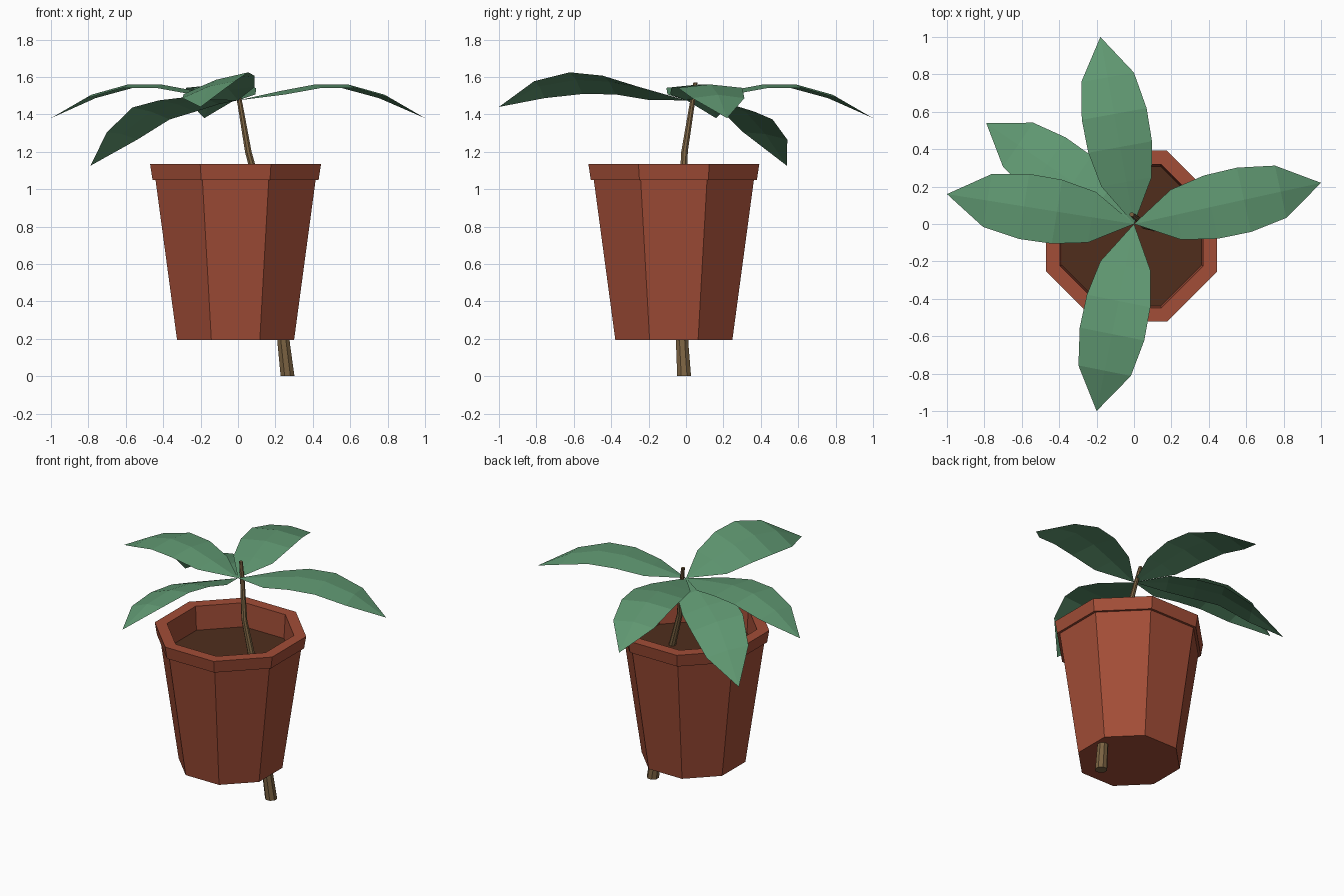
import bpy, bmesh, math
from mathutils import Vector

if "Cube" in bpy.data.objects:
    bpy.data.objects.remove(bpy.data.objects["Cube"])


def material(name, rgb):
    m = bpy.data.materials.new(name)
    m.diffuse_color = (*rgb, 1)
    m.use_nodes = True
    m.node_tree.nodes["Principled BSDF"].inputs["Base Color"].default_value = m.diffuse_color
    return m


clay = material("clay", (0.36, 0.075, 0.038))
earth = material("earth", (0.08, 0.027, 0.012))
bark = material("bark", (0.2, 0.125, 0.055))
green = material("green", (0.115, 0.31, 0.165))


def finish(bm, name, mat):
    bmesh.ops.recalc_face_normals(bm, faces=bm.faces)
    me = bpy.data.meshes.new(name)
    bm.to_mesh(me)
    bm.free()
    me.materials.append(mat)
    ob = bpy.data.objects.new(name, me)
    bpy.context.collection.objects.link(ob)
    return ob


def loft(name, rings, sides, mat):
    """Stack of polygon rings (centre, radius) with capped ends."""
    bm = bmesh.new()
    loops = []
    for c, r in rings:
        loops.append([bm.verts.new(Vector(c) + Vector((r * math.cos(a), r * math.sin(a), 0)))
                      for a in ((i + 0.5) * math.tau / sides for i in range(sides))])
    for lo, hi in zip(loops, loops[1:]):
        for i in range(sides):
            j = (i + 1) % sides
            bm.faces.new((lo[i], lo[j], hi[j], hi[i]))
    bm.faces.new(loops[0][::-1])
    bm.faces.new(loops[-1])
    return finish(bm, name, mat)


# Octagonal pot: (apothem, z) from the base, over the rim, down the inside
CX, CY, K = -0.013, -0.065, 1 / math.cos(math.pi / 8)
profile = [(0.313, 0.195), (0.428, 1.05), (0.444, 1.05), (0.457, 1.135),
           (0.383, 1.135), (0.372, 0.94)]
loft("pot", [((CX, CY, z), a * K) for a, z in profile], 8, clay)

# Soil
loft("soil", [((CX, CY, 0.945), 0.372 * K), ((CX, CY, 0.97), 0.374 * K)], 8, earth)

# Tapering stem that runs through the pot
stem_path = [((0.265, -0.01, 0), 0.04), ((0.245, -0.02, 0.17), 0.036),
             ((0.22, -0.025, 0.45), 0.032), ((0.15, -0.02, 0.85), 0.026),
             ((0.055, -0.008, 1.2), 0.019), ((0.012, 0.032, 1.45), 0.015),
             ((-0.012, 0.05, 1.57), 0.012)]
loft("stem", stem_path, 8, bark)


# Leaf stations along the midrib and half widths
STEPS = (0.23, 0.42, 0.60, 0.80)
WIDTHS = (0.137, 0.173, 0.176, 0.143)


def leaf(name, tip, mid, roll=(0, 0, 0, 0), drop=0.018):
    """Folded leaf; mid = midrib heights, roll = height gained on the left edge."""
    tip = Vector(tip)
    length = tip.xy.length
    d = tip.xy / length
    n = Vector((-d.y, d.x))
    bm = bmesh.new()
    root = bm.verts.new((0, 0, 1.475))
    end = bm.verts.new(tip)
    rows = []
    for s, w, z, r in zip(STEPS, WIDTHS, mid, roll):
        row = []
        for side in (1, 0, -1):
            p = d * s * length / 1.02 + n * side * w
            row.append(bm.verts.new((p.x, p.y, z + side * r - drop * abs(side))))
        rows.append(row)
    for k in (0, 1):
        bm.faces.new((root, rows[0][k + 1], rows[0][k]))
        for a, b in zip(rows, rows[1:]):
            bm.faces.new((a[k], a[k + 1], b[k + 1], b[k]))
        bm.faces.new((rows[-1][k], rows[-1][k + 1], end))
    ob = finish(bm, name, green)
    if ob.data.polygons[0].normal.z < 0:
        ob.data.flip_normals()
    return ob


# Three level leaves, one rolled front leaf, one drooping leaf
level = (1.525, 1.56, 1.56, 1.505)
leaf("leaf_right", (1.0, 0.22, 1.38), level)
leaf("leaf_left", (-1.0, 0.16, 1.38), level)
leaf("leaf_back", (-0.18, 1.0, 1.38), level)
leaf("leaf_front", (-0.2, -1.0, 1.44), (1.53, 1.575, 1.585, 1.55),
     (0.035, 0.05, 0.058, 0.045))
leaf("leaf_drooping", (-0.79, 0.54, 1.125), (1.485, 1.455, 1.415, 1.295),
     (0.02, 0.03, 0.032, 0.02), 0.01)
